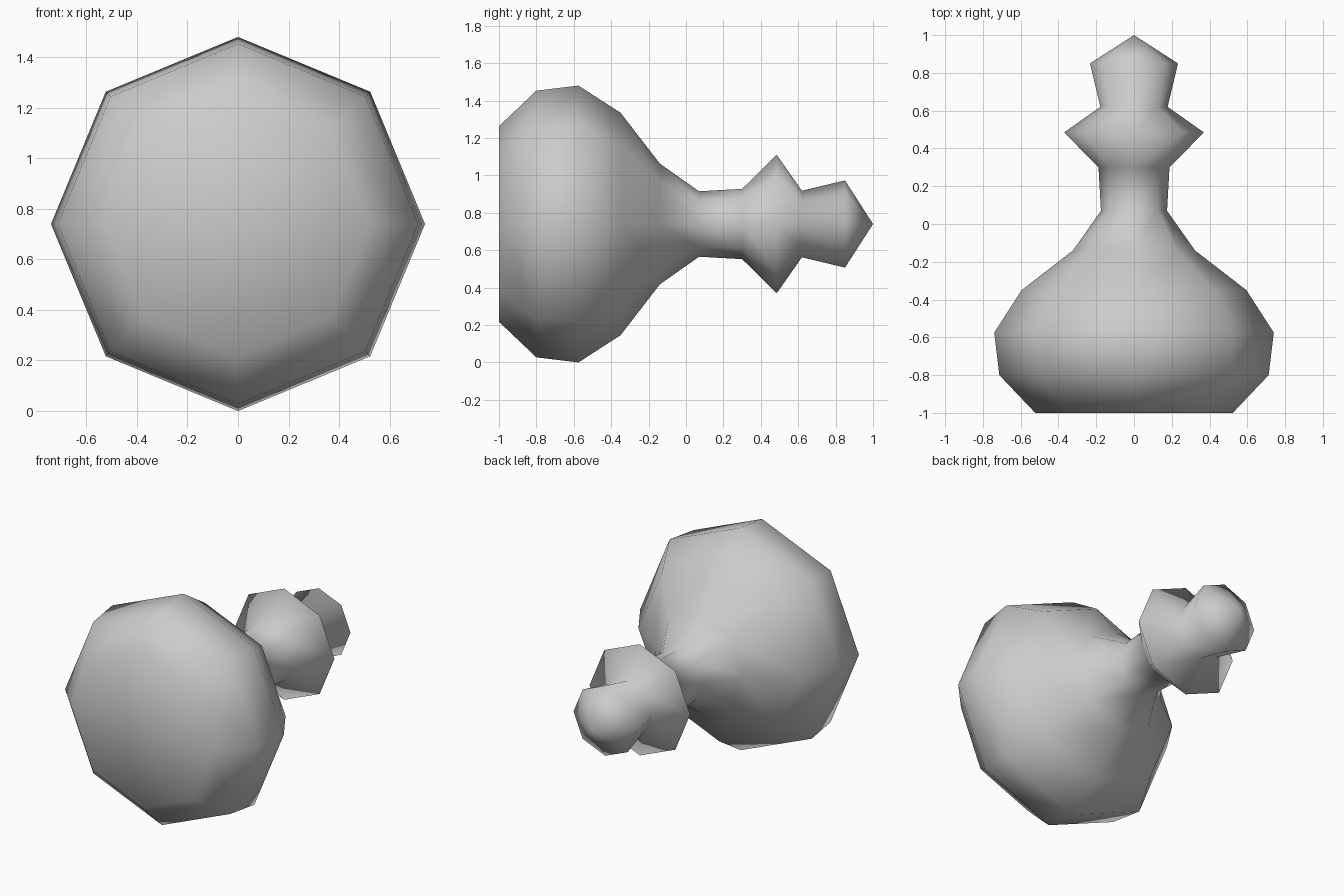
import bpy, bmesh, math
from mathutils import Vector

cube = bpy.data.objects.get("Cube")
if cube:
    bpy.data.objects.remove(cube, do_unlink=True)

AXIS_Z = 0.74
SIDES = 8

# Turned profile: (position along y, radius)
PROFILE = [(-1, 0), (-1, 0.523), (-0.8, 0.713), (-0.575, 0.74), (-0.35, 0.595),
           (-0.14, 0.323), (0.07, 0.175), (0.3, 0.188), (0.485, 0.37),
           (0.62, 0.178), (0.85, 0.233), (1, 0)]

# Plain grey material
grey = bpy.data.materials.new("plain_grey")
grey.use_nodes = True
colour = (0.6, 0.6, 0.6, 1)
grey.diffuse_color = colour
grey.node_tree.nodes["Principled BSDF"].inputs["Base Color"].default_value = colour

# Eight-sided body, spun around the y axis with one corner straight up
bm = bmesh.new()
verts = [bm.verts.new((0, y, AXIS_Z + r)) for y, r in PROFILE]
edges = [bm.edges.new(pair) for pair in zip(verts, verts[1:])]
bmesh.ops.spin(bm, geom=verts + edges, cent=Vector((0, 0, AXIS_Z)), axis=(0, 1, 0),
               angle=math.tau, steps=SIDES, use_duplicate=False)
bmesh.ops.remove_doubles(bm, verts=bm.verts[:], dist=0.0005)
bmesh.ops.recalc_face_normals(bm, faces=bm.faces[:])
for face in bm.faces:
    face.smooth = True

mesh = bpy.data.meshes.new("turned_body")
bm.to_mesh(mesh)
bm.free()
mesh.materials.append(grey)
body = bpy.data.objects.new("turned_body", mesh)
bpy.context.collection.objects.link(body)
